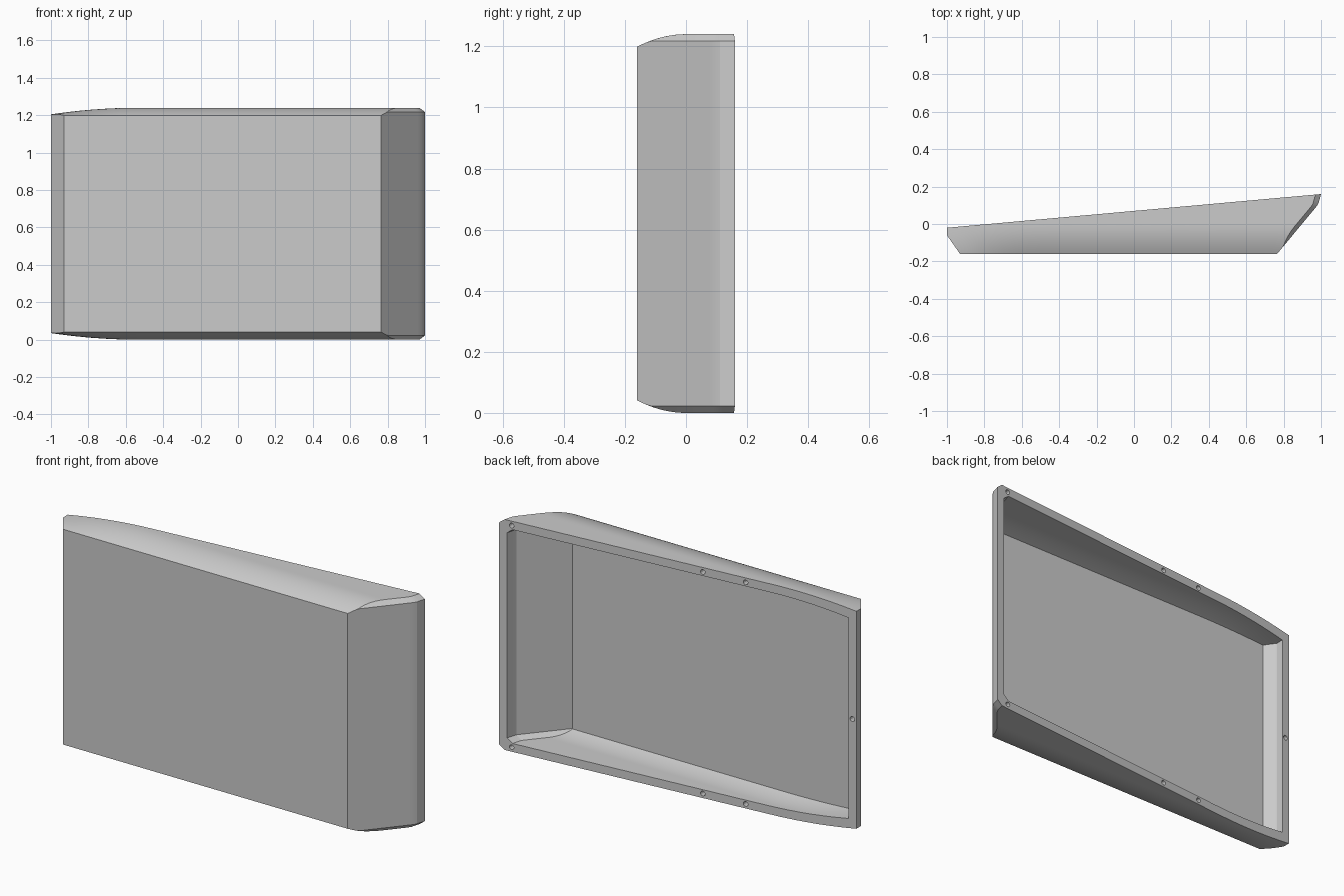
import bpy, bmesh, math
from mathutils import Vector, Matrix

if "Cube" in bpy.data.objects:
    bpy.data.objects.remove(bpy.data.objects["Cube"])

HEIGHT, FRONT, WALL = 1.24, -0.16, 0.045
LEVELS, STATIONS = 20, 28


def clamp(v):
    return max(0.0, min(1.0, v))


def back_y(x):
    # sloping rear plane
    return 0.07 + 0.09 * x


def thin_end(y):
    return -0.93 - 0.07 * clamp((y - FRONT) / 0.1)


def thick_end(y):
    return 0.765 + 0.22 * clamp((y - FRONT) / 0.265) + 0.015 * clamp((y - 0.105) / 0.055)


def top_z(x, y):
    # rounded front shoulder that flattens out, dipping at the thin end
    crown = HEIGHT - 0.035 * clamp((-0.53 - x) / 0.47) ** 2
    shoulder = 1 - (1 - clamp((y - FRONT) / -FRONT)) ** 2
    return 1.199 + (crown - 1.199) * shoulder


def ring(t, inset):
    start = FRONT + inset

    def depth(x):
        return start + t * (back_y(x) - start)

    left, right = -1.0, 1.0
    for _ in range(6):
        left, right = thin_end(depth(left)), thick_end(depth(right))
    side_z = min(top_z(right, depth(right)), 1.217)
    cut = 1.3 * (top_z(right, depth(right)) - side_z)
    top = []
    for i in range(STATIONS + 1):
        x = left + (right - cut - left) * i / STATIONS
        xi = x + inset * (1 - 2 * i / STATIONS)
        top.append(Vector((xi, depth(xi), top_z(x, depth(x)) - inset)))
    top.append(Vector((right - inset, depth(right - inset), side_z - inset)))
    return top + [Vector((p.x, p.y, HEIGHT - p.z)) for p in reversed(top)]


def bridge(bm, a, b):
    for i in range(len(a)):
        j = (i + 1) % len(a)
        bm.faces.new((a[i], a[j], b[j], b[i]))


# Open-backed shell: outer skin, inner skin and rim
bm = bmesh.new()
rims = []
for inset in (0, WALL):
    rows = [[bm.verts.new(p) for p in ring(k / LEVELS, inset)] for k in range(LEVELS + 1)]
    for a, b in zip(rows, rows[1:]):
        bridge(bm, a, b)
    bm.faces.new(rows[0])
    rims.append(rows[-1])
bridge(bm, *rims)
bmesh.ops.remove_doubles(bm, verts=bm.verts, dist=0.0002)
bmesh.ops.recalc_face_normals(bm, faces=bm.faces)
mesh = bpy.data.meshes.new("housing_shell")
bm.to_mesh(mesh)
bm.free()
shell = bpy.data.objects.new("housing_shell", mesh)
bpy.context.collection.objects.link(shell)

grey = bpy.data.materials.new("plain_grey")
grey.use_nodes = True
colour = (0.6, 0.6, 0.6, 1)
grey.diffuse_color = colour
grey.node_tree.nodes["Principled BSDF"].inputs["Base Color"].default_value = colour
mesh.materials.append(grey)

# Screw holes in the rim
spots = [(x, z) for x in (0.93, -0.14, -0.38) for z in (HEIGHT - 0.024, 0.024)]
spots.append((-0.977, HEIGHT / 2))
bm = bmesh.new()
for x, z in spots:
    place = Matrix.Translation((x, back_y(x), z)) @ Matrix.Rotation(math.pi / 2, 4, "X")
    bmesh.ops.create_cone(bm, cap_ends=True, segments=12, radius1=0.013, radius2=0.013,
                          depth=0.06, matrix=place)
cut_mesh = bpy.data.meshes.new("hole_cutter")
bm.to_mesh(cut_mesh)
bm.free()
cut_mesh.materials.append(grey)
cutter = bpy.data.objects.new("hole_cutter", cut_mesh)
cutter.hide_render = True
bpy.context.collection.objects.link(cutter)

holes = shell.modifiers.new("screw_holes", "BOOLEAN")
holes.operation = "DIFFERENCE"
holes.solver = "EXACT"
holes.object = cutter
bpy.ops.object.select_all(action="DESELECT")
shell.select_set(True)
bpy.context.view_layer.objects.active = shell
bpy.ops.object.modifier_apply(modifier=holes.name)
bpy.data.objects.remove(cutter)
bpy.ops.object.shade_smooth_by_angle(angle=math.radians(15))
